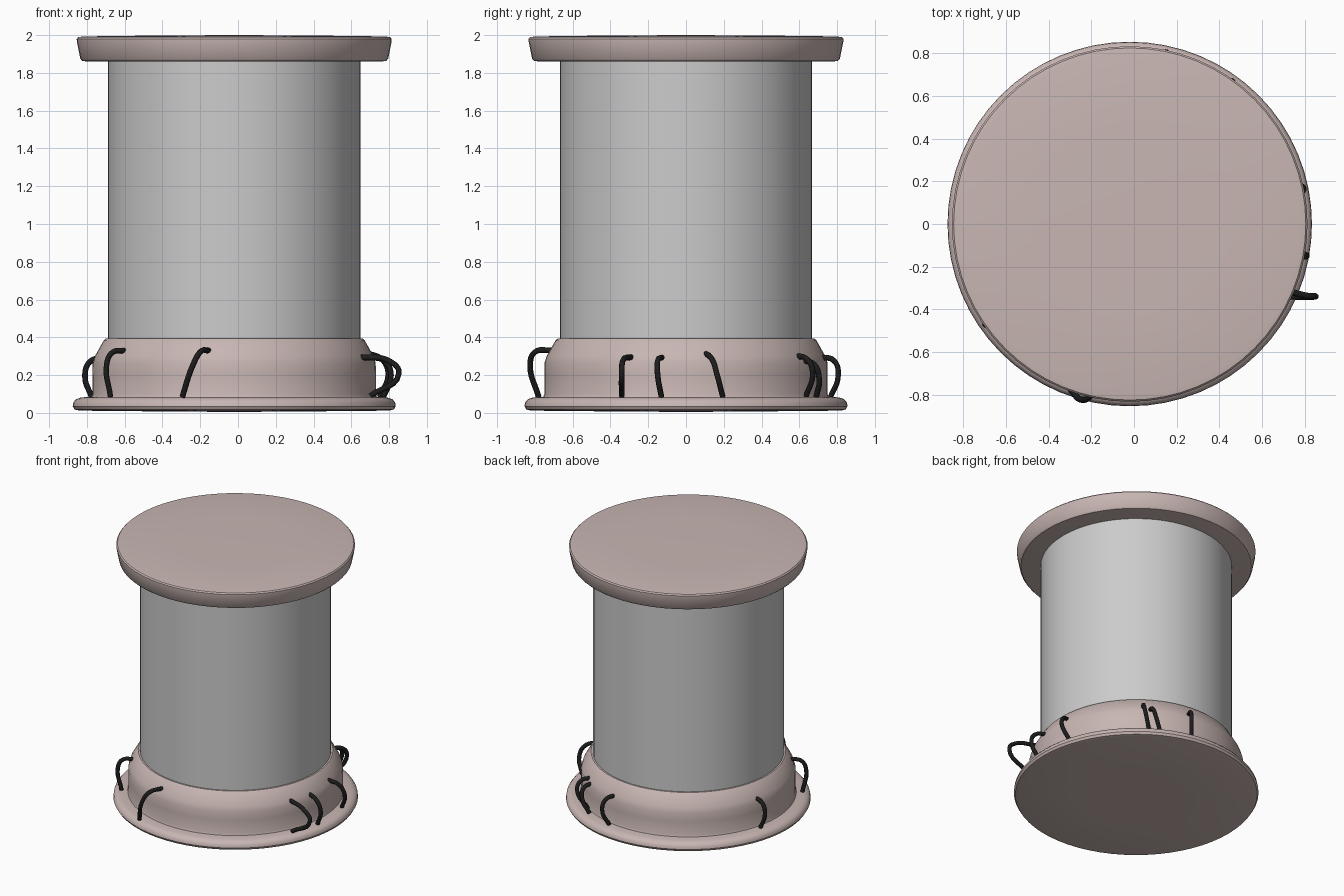
import bpy, bmesh, math

if "Cube" in bpy.data.objects:
    bpy.data.objects.remove(bpy.data.objects["Cube"])

CX = -0.02  # axis of the container


def material(name, color):
    m = bpy.data.materials.new(name)
    m.diffuse_color = color
    m.use_nodes = True
    m.node_tree.nodes["Principled BSDF"].inputs["Base Color"].default_value = m.diffuse_color
    return m


brown = material("brown_metal", (0.58, 0.47, 0.45, 1))
black = material("black_rubber", (0.012, 0.012, 0.012, 1))


def lathe(name, profile, mat=None, segments=64):
    """Revolve an (r, z) profile around the axis; r = 0 closes an end."""
    bm = bmesh.new()
    verts = [bm.verts.new((r, 0, z)) for r, z in profile]
    edges = [bm.edges.new(p) for p in zip(verts, verts[1:])]
    bmesh.ops.spin(bm, geom=verts + edges, cent=(0, 0, 0), axis=(0, 0, 1),
                   angle=math.tau, steps=segments, use_duplicate=False)
    bmesh.ops.remove_doubles(bm, verts=bm.verts, dist=1e-4)
    bmesh.ops.recalc_face_normals(bm, faces=bm.faces)
    mesh = bpy.data.meshes.new(name)
    bm.to_mesh(mesh)
    bm.free()
    obj = bpy.data.objects.new(name, mesh)
    obj.location.x = CX
    bpy.context.collection.objects.link(obj)
    if mat:
        mesh.materials.append(mat)
    bpy.ops.object.select_all(action='DESELECT')
    bpy.context.view_layer.objects.active = obj
    obj.select_set(True)
    bpy.ops.object.shade_smooth_by_angle(angle=math.radians(35))
    return obj


def cable(name, points):
    """Round cable through the given points, with closed ends."""
    cu = bpy.data.curves.new(name, 'CURVE')
    cu.dimensions = '3D'
    cu.bevel_depth = 0.015
    cu.bevel_resolution = 2
    cu.resolution_u = 6
    cu.use_fill_caps = True
    sp = cu.splines.new('BEZIER')
    sp.bezier_points.add(len(points) - 1)
    for bp, co in zip(sp.bezier_points, points):
        bp.co = co
        bp.handle_left_type = bp.handle_right_type = 'AUTO'
    cu.materials.append(black)
    obj = bpy.data.objects.new(name, cu)
    bpy.context.collection.objects.link(obj)


# Base: rounded foot, collar and sloped shoulder
lathe("base", [(0, 0.005), (0.42, 0.008), (0.82, 0.012), (0.845, 0.018),
               (0.855, 0.035), (0.852, 0.055), (0.838, 0.072), (0.81, 0.082),
               (0.755, 0.085), (0.75, 0.1), (0.75, 0.20), (0.749, 0.265),
               (0.738, 0.30), (0.69, 0.385), (0.68, 0.393), (0, 0.393)], brown)

# Tank wall
lathe("tank", [(0, 0.38), (0.668, 0.38), (0.668, 1.87), (0, 1.87)])

# Lid: slightly flared with softened rims
lathe("lid", [(0, 1.858), (0.78, 1.86), (0.805, 1.864), (0.815, 1.875),
              (0.833, 1.965), (0.834, 1.98), (0.826, 1.989), (0.80, 1.993),
              (0.42, 1.998), (0, 2.0)], brown)

# Loose cables around the collar
cables = [
    [(-.60, -.42, .33), (-.665, -.455, .32), (-.695, -.47, .26), (-.675, -.455, .085)],
    [(-.155, -.70, .33), (-.20, -.80, .322), (-.24, -.825, .25), (-.295, -.78, .085)],
    [(.65, -.29, .295), (.80, -.335, .275), (.852, -.34, .21), (.70, -.34, .09)],
    [(.68, -.12, .295), (.775, -.15, .275), (.81, -.15, .2), (.77, -.13, .085)],
    [(.67, .095, .32), (.765, .14, .28), (.795, .165, .2), (.75, .195, .085)],
    [(.39, .57, .30), (.45, .64, .285), (.46, .67, .22), (.39, .635, .085)],
    [(.37, .61, .28), (.40, .68, .255), (.39, .705, .18), (.34, .69, .085)],
    [(.10, .70, .295), (.14, .785, .275), (.15, .805, .19), (.12, .765, .085)],
    [(-.71, .18, .295), (-.785, .19, .27), (-.81, .195, .19), (-.775, .20, .085)],
]
for i, pts in enumerate(cables):
    cable(f"cable_{i + 1}", pts)
